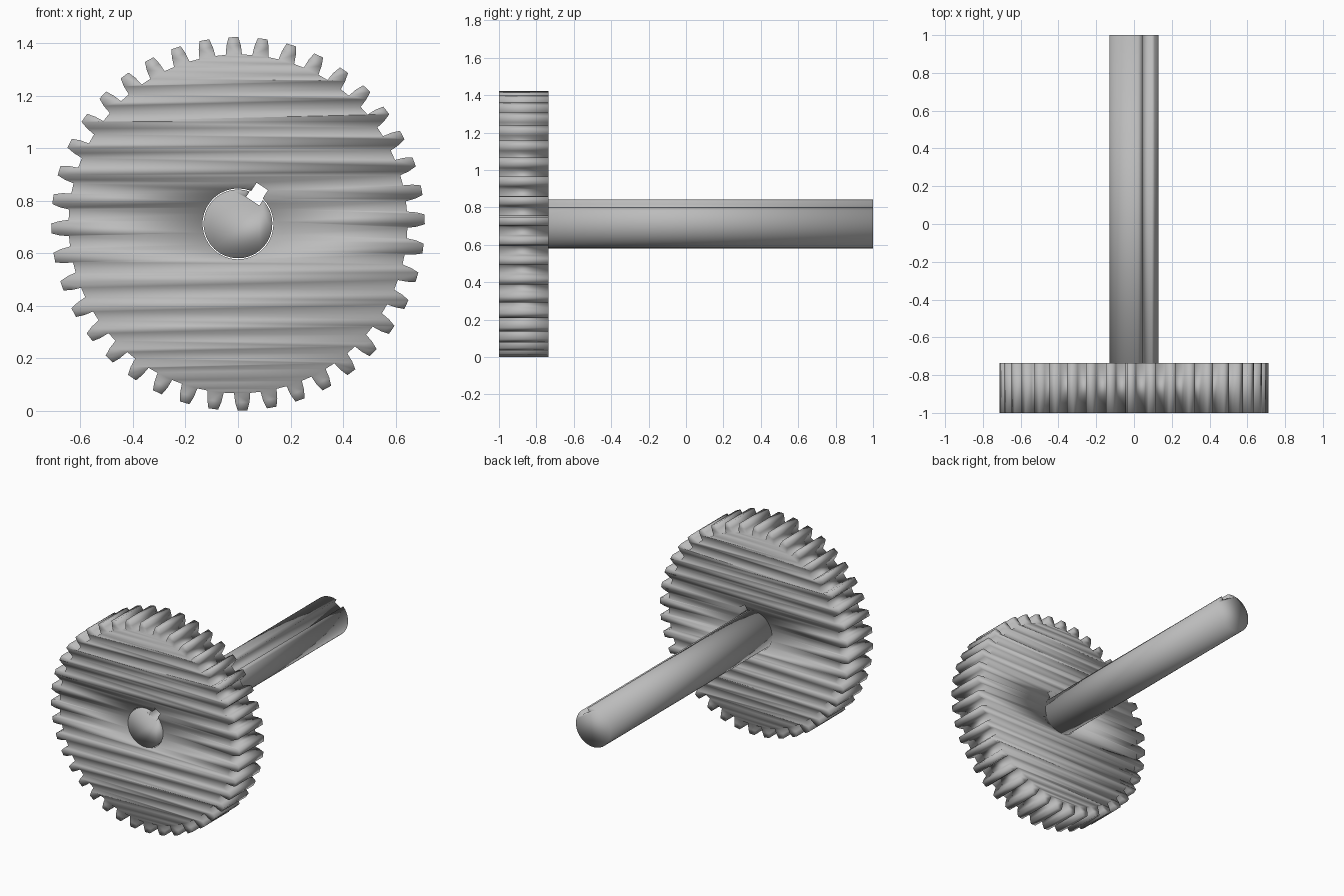
import bpy, bmesh
from math import sin, cos, pi, radians, asin
from mathutils import Vector

cube = bpy.data.objects.get("Cube")
if cube:
    bpy.data.objects.remove(cube, do_unlink=True)

CENTRE_Z = 0.712
KEY_ANGLE = radians(57)      # direction of the keyway around the axle

steel = bpy.data.materials.new("grey steel")
steel.use_nodes = True
grey = (0.5, 0.5, 0.5, 1)
steel.diffuse_color = grey
steel.node_tree.nodes["Principled BSDF"].inputs["Base Color"].default_value = grey


def polar(r, a):
    return (r * cos(a), r * sin(a))


def keyed_circle(radius, half_width, key_reach, sides):
    """Circle with a square keyway whose floor lies at key_reach."""
    gap = asin(half_width / radius)
    sweep = 2 * pi - 2 * gap
    pts = [polar(radius, KEY_ANGLE + gap + sweep * i / sides) for i in range(sides + 1)]
    d = Vector((cos(KEY_ANGLE), sin(KEY_ANGLE)))
    side = Vector((-d.y, d.x)) * half_width
    return pts + [tuple(d * key_reach - side), tuple(d * key_reach + side)]


def gear_outline(teeth, start):
    """Tapered teeth with slightly curved flanks."""
    flank = [(0.645, 2.75), (0.68, 2.3), (0.711, 1.5)]
    pts = []
    for i in range(teeth):
        a = start + 2 * pi * i / teeth
        pts += [polar(r, a - radians(h)) for r, h in flank]
        pts += [polar(r, a + radians(h)) for r, h in reversed(flank)]
    return pts


def extruded(name, loops, y0, y1):
    """Fill the outline loops in the XZ plane and extrude along y."""
    bm = bmesh.new()
    for loop in loops:
        vs = [bm.verts.new((x, y0, z + CENTRE_Z)) for x, z in loop]
        for a, b in zip(vs, vs[1:] + vs[:1]):
            bm.edges.new((a, b))
    if len(loops) == 1:
        bm.faces.new(vs)
    else:
        bmesh.ops.triangle_fill(bm, edges=bm.edges[:], use_beauty=False, use_dissolve=False)
    ext = bmesh.ops.extrude_face_region(bm, geom=bm.faces[:], use_keep_orig=True)
    moved = [g for g in ext["geom"] if isinstance(g, bmesh.types.BMVert)]
    bmesh.ops.translate(bm, verts=moved, vec=(0, y1 - y0, 0))
    bmesh.ops.recalc_face_normals(bm, faces=bm.faces[:])
    for f in bm.faces:
        f.smooth = True
    mesh = bpy.data.meshes.new(name)
    bm.to_mesh(mesh)
    bm.free()
    mesh.materials.append(steel)
    obj = bpy.data.objects.new(name, mesh)
    bpy.context.collection.objects.link(obj)
    return obj


# Toothed wheel with keyed bore
extruded("gear_wheel",
         [gear_outline(40, radians(1.4)), keyed_circle(0.135, 0.026, 0.17, 32)],
         -1.0, -0.735)

# Long shaft with a matching key slot
extruded("shaft", [keyed_circle(0.131, 0.03, 0.103, 32)], -1.0, 1.0)
